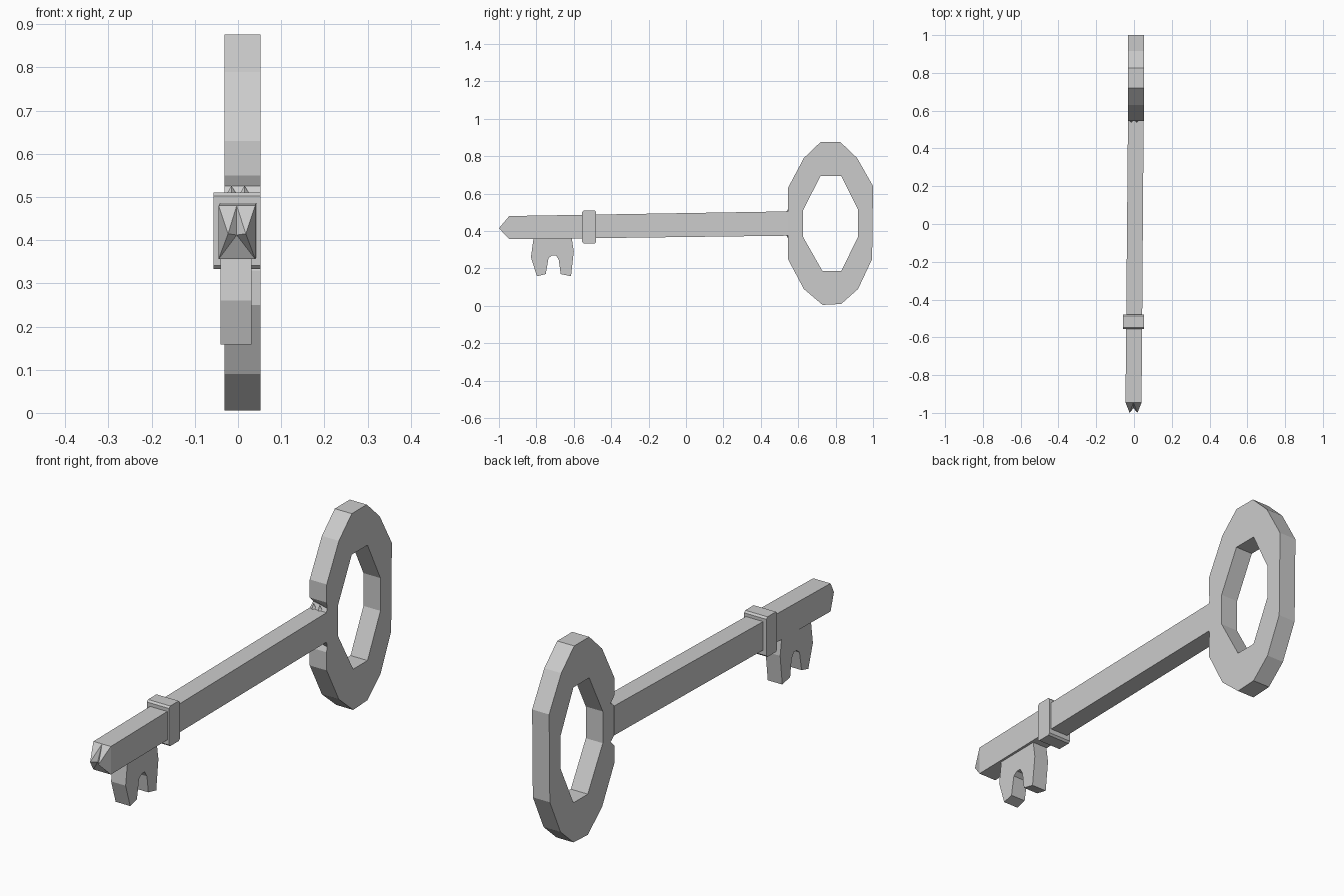
import bpy
import bmesh

if "Cube" in bpy.data.objects:
    bpy.data.objects.remove(bpy.data.objects["Cube"], do_unlink=True)

# One plain grey for the whole key
GREY = (0.6, 0.6, 0.6, 1)
metal = bpy.data.materials.new("grey metal")
metal.use_nodes = True
metal.diffuse_color = GREY
metal.node_tree.nodes["Principled BSDF"].inputs["Base Color"].default_value = GREY


def finish(bm, name):
    bmesh.ops.recalc_face_normals(bm, faces=bm.faces)
    mesh = bpy.data.meshes.new(name)
    bm.to_mesh(mesh)
    bm.free()
    mesh.materials.append(metal)
    obj = bpy.data.objects.new(name, mesh)
    bpy.context.collection.objects.link(obj)
    return obj


def plate(name, loops, x0, x1, right_loops=None):
    """Extrude (y, z) outlines across x; later loops are holes."""
    bm = bmesh.new()
    caps = ([], [])
    for near, far in zip(loops, right_loops or loops):
        rows = [[bm.verts.new((x, y, z)) for y, z in pts]
                for x, pts in ((x0, near), (x1, far))]
        n = len(near)
        for i in range(n):
            j = (i + 1) % n
            bm.faces.new((rows[0][i], rows[0][j], rows[1][j], rows[1][i]))
        for cap, row in zip(caps, rows):
            cap += [bm.edges.get((row[i], row[(i + 1) % n])) for i in range(n)]
    for cap in caps:
        bmesh.ops.triangle_fill(bm, edges=cap, use_beauty=True, normal=(1, 0, 0))
    bmesh.ops.dissolve_limit(bm, angle_limit=0.01, verts=bm.verts, edges=bm.edges)
    return finish(bm, name)


# Ring handle: tall polygon with a hole, slightly notched beside the shaft
def ring_outline(notch):
    return [(0.73, 0.005), (0.83, 0.01), (0.92, 0.09), (0.995, 0.25),
            (1.0, 0.64), (0.915, 0.79), (0.825, 0.876), (0.72, 0.876),
            (0.63, 0.79), (0.545, 0.63), (0.545, 0.55), (notch, 0.525),
            (0.545, 0.505), (0.545, 0.375), (notch, 0.355), (0.545, 0.33),
            (0.545, 0.25), (0.63, 0.09)]


hole = [(0.73, 0.185), (0.83, 0.185), (0.92, 0.37), (0.92, 0.515),
        (0.83, 0.695), (0.72, 0.695), (0.625, 0.51), (0.625, 0.37)]
plate("ring_handle", [ring_outline(0.57), hole], -0.031, 0.052,
      [ring_outline(0.546), hole])

# Shaft: tapering square bar with a double-pointed tip
bm = bmesh.new()
V = lambda *co: bm.verts.new(co)
front_y = -0.945
tl, tm, tr = [V(x, front_y, 0.48) for x in (-0.045, -0.003, 0.04)]
br, bl = [V(x, front_y, 0.356) for x in (0.04, -0.045)]
point_l, point_r = V(-0.023, -1, 0.415), V(0.018, -1, 0.415)
notch = V(-0.003, -0.975, 0.412)
back_tl, back_tr = V(-0.032, 0.546, 0.505), V(0.051, 0.546, 0.505)
back_br, back_bl = V(0.051, 0.546, 0.375), V(-0.032, 0.546, 0.375)
for face in ((tl, tm, point_l), (tm, notch, point_l), (tm, point_r, notch),
             (tm, tr, point_r), (tr, br, point_r), (tl, point_l, bl),
             (br, bl, notch), (bl, point_l, notch), (notch, point_r, br),
             (tl, tm, tr, back_tr, back_tl), (tr, br, back_br, back_tr),
             (br, bl, back_bl, back_br), (bl, tl, back_tl, back_bl),
             (back_tl, back_tr, back_br, back_bl)):
    bm.faces.new(face)
finish(bm, "shaft")

# Collar around the shaft
y0, y1, z0, z1, c = -0.555, -0.48, 0.333, 0.51, 0.008
plate("collar", [[(y0 + c, z0), (y1 - c, z0), (y1, z0 + c), (y1, z1 - c),
                  (y1 - c, z1), (y0 + c, z1), (y0, z1 - c), (y0, z0 + c)]],
      -0.057, 0.052)

# Two-toothed bit under the shaft
plate("key_bit", [[(-0.816, 0.38), (-0.816, 0.355), (-0.829, 0.26),
                   (-0.797, 0.158), (-0.75, 0.17), (-0.735, 0.255),
                   (-0.715, 0.27), (-0.695, 0.27), (-0.68, 0.245),
                   (-0.67, 0.17), (-0.615, 0.158), (-0.6, 0.29),
                   (-0.61, 0.355), (-0.61, 0.38)]], -0.04, 0.031)

# Small burrs in the notches where the shaft meets the ring
for side, z in (("upper", 0.512), ("lower", 0.368)):
    for label, x in (("left", 0.015), ("right", -0.015)):
        bm = bmesh.new()
        bmesh.ops.create_cone(bm, cap_ends=True, segments=4, radius1=0.017,
                              radius2=0, depth=0.028)
        flip = 1 if side == "upper" else -1
        for v in bm.verts:
            v.co = (v.co.x + x, v.co.y + 0.55, z + flip * v.co.z)
        finish(bm, f"{side}_{label}_burr")
